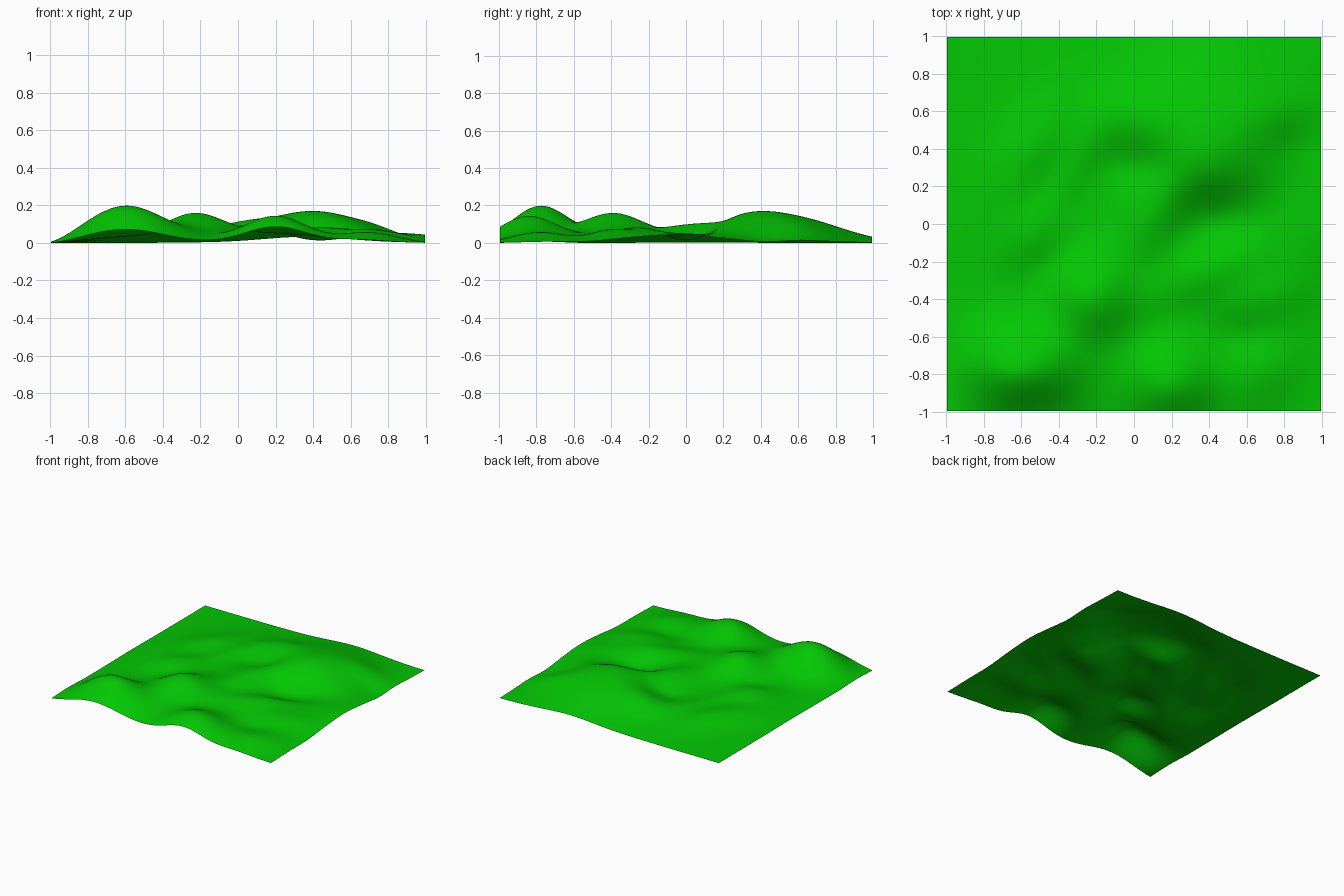
import bpy, bmesh, math

# Hills and hollows: centre x, centre y, height, long radius, short radius, rotation in degrees
HILLS = [
    # Front hills
    (-0.60, -0.78, 0.188, 0.21, 0.155, 0),
    (0.20, -0.85, 0.133, 0.165, 0.155, 0),
    (-0.23, -0.39, 0.125, 0.16, 0.16, 0),
    (0.70, -0.78, 0.048, 0.16, 0.13, 45),
    # Back hill and its shoulders
    (0.42, 0.40, 0.130, 0.26, 0.19, 0),
    (0.38, 0.73, 0.065, 0.28, 0.16, 0),
    (0.42, 0.25, 0.010, 0.13, 0.09, 0),
    (0.73, 0.59, 0.030, 0.14, 0.10, 0),
    (0.35, 1.00, 0.015, 0.20, 0.12, 0),
    # Low ridges in the middle
    (0.00, 0.57, 0.045, 0.15, 0.11, 0),
    (-0.57, 0.38, 0.045, 0.26, 0.12, 55),
    (-0.28, 0.40, 0.030, 0.22, 0.08, 60),
    (0.10, 0.04, 0.058, 0.18, 0.12, 60),
    (-0.56, -0.05, 0.045, 0.15, 0.12, 45),
    (0.42, -0.24, 0.048, 0.26, 0.10, 25),
    (0.68, -0.39, 0.050, 0.18, 0.12, 20),
    (1.00, -0.05, 0.040, 0.20, 0.21, 0),
    # Hollows
    (0.42, 0.03, -0.042, 0.16, 0.11, 0),
    (0.90, 0.42, -0.015, 0.12, 0.10, 0),
    (0.01, 0.31, -0.026, 0.12, 0.08, 0),
    (-0.42, 0.28, -0.012, 0.20, 0.07, 55),
    (-0.45, -0.24, -0.018, 0.12, 0.09, 45),
    (0.55, -0.59, -0.016, 0.12, 0.08, 0),
    (-1.00, -0.78, -0.025, 0.12, 0.18, 0),
]


def ground_height(x, y):
    z = 0.04 * (1 - x * x) * (1 - y * y)
    for cx, cy, h, a, b, deg in HILLS:
        c, s = math.cos(math.radians(deg)), math.sin(math.radians(deg))
        u = ((x - cx) * c + (y - cy) * s) / a
        v = (-(x - cx) * s + (y - cy) * c) / b
        z += h * math.exp(-0.5 * (u * u + v * v))
    return max(z, 0.0)


# Rolling grass sheet
bm = bmesh.new()
bmesh.ops.create_grid(bm, x_segments=99, y_segments=99, size=0.995)
for v in bm.verts:
    v.co.z = ground_height(v.co.x, v.co.y)
lowest = min(v.co.z for v in bm.verts)
for v in bm.verts:
    v.co.z -= lowest
for f in bm.faces:
    f.smooth = True
mesh = bpy.data.meshes.new("grass_terrain")
bm.to_mesh(mesh)
bm.free()

green = bpy.data.materials.new("grass green")
green.diffuse_color = (0.001, 0.57, 0.001, 1)
mesh.materials.append(green)
terrain = bpy.data.objects.new("grass_terrain", mesh)
bpy.context.collection.objects.link(terrain)
